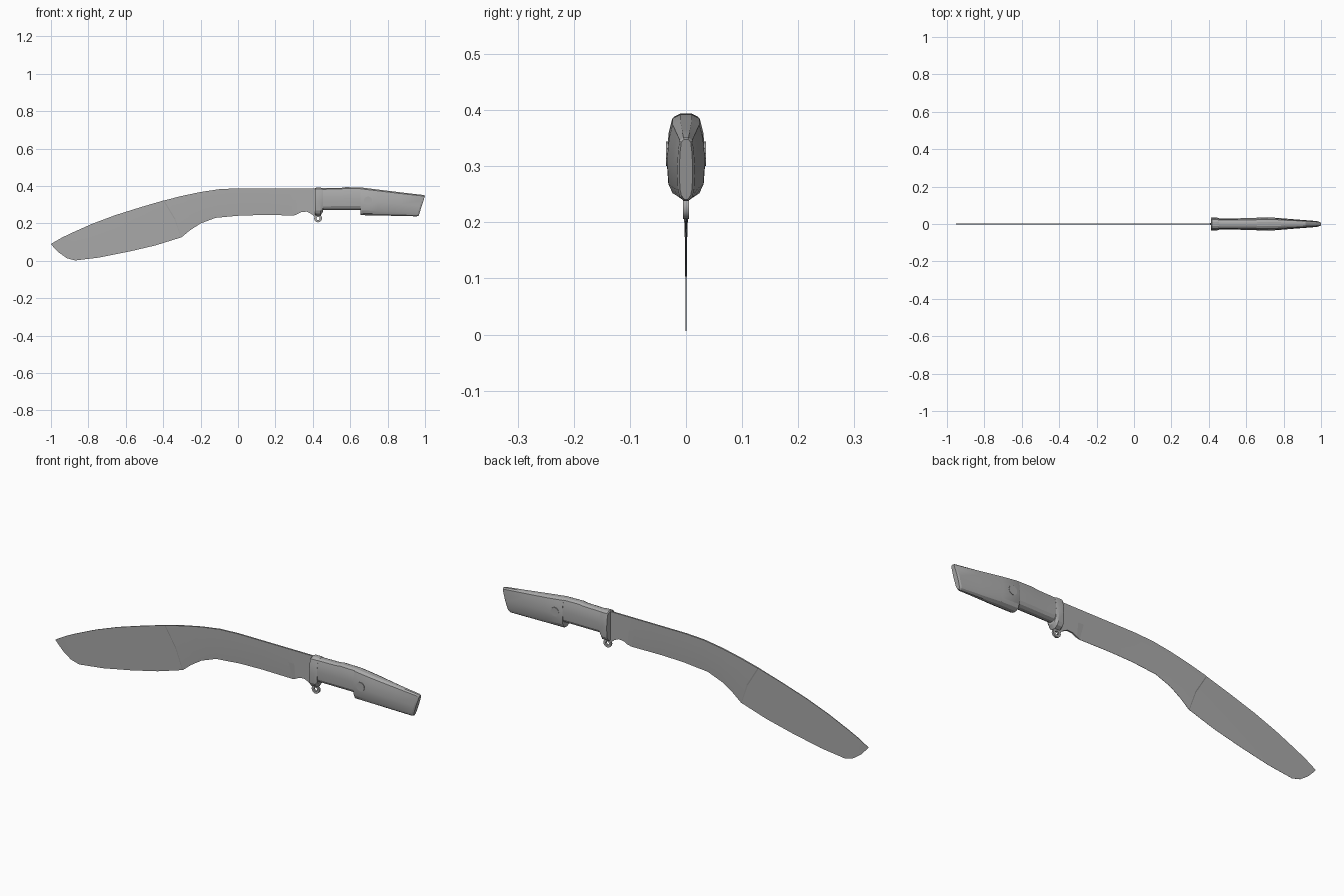
import bpy, bmesh, math
from mathutils import Vector

if "Cube" in bpy.data.objects:
    bpy.data.objects.remove(bpy.data.objects["Cube"])

steel = bpy.data.materials.new("plain grey")
steel.use_nodes = True
GREY = (0.4, 0.4, 0.4, 1)
steel.diffuse_color = GREY
steel.node_tree.nodes["Principled BSDF"].inputs["Base Color"].default_value = GREY


def finish(name, bm, angle=25):
    bmesh.ops.recalc_face_normals(bm, faces=bm.faces)
    mesh = bpy.data.meshes.new(name)
    bm.to_mesh(mesh)
    bm.free()
    mesh.materials.append(steel)
    obj = bpy.data.objects.new(name, mesh)
    bpy.context.collection.objects.link(obj)
    bpy.ops.object.select_all(action="DESELECT")
    obj.select_set(True)
    bpy.context.view_layer.objects.active = obj
    bpy.ops.object.shade_smooth_by_angle(angle=math.radians(angle))
    return obj


def loft(name, rings, angle=25, closed=False):
    """Skin a list of equal-length point rings; cap the ends unless closed."""
    bm = bmesh.new()
    rows = [[bm.verts.new(p) for p in ring] for ring in rings]
    pairs = list(zip(rows, rows[1:])) + ([(rows[-1], rows[0])] if closed else [])
    for a, b in pairs:
        for i in range(len(a)):
            j = (i + 1) % len(a)
            bm.faces.new((a[i], a[j], b[j], b[i]))
    if not closed:
        bm.faces.new(rows[0])
        bm.faces.new(rows[-1])
    return finish(name, bm, angle)


def blade_ring(top, mid, low, t_top, t_mid, t_low):
    half = [(top, t_top), (mid, t_mid), (low, t_low)]
    return [(p[0], -t, p[1]) for p, t in half] + [(p[0], t, p[1]) for p, t in reversed(half)]


# Wide leaf-shaped blade end: spine point, edge point
leaf = [((-1, .09), (-.995, .083)), ((-.97, .108), (-.96, .046)),
        ((-.94, .125), (-.915, .014)), ((-.89, .149), (-.87, .002)),
        ((-.78, .198), (-.74, .018)), ((-.66, .243), (-.58, .05)),
        ((-.52, .287), (-.44, .083)), ((-.4, .322), (-.305, .125))]
rings = []
for i, (top, low) in enumerate(leaf):
    f = i / (len(leaf) - 1)
    mid = ((top[0] + low[0]) / 2 + .012 * f, (top[1] + low[1]) / 2)
    t = .001 + .0015 * f
    rings.append(blade_ring(top, mid, low, t, t * .7, .0004))

# Thicker blade neck: spine, grind line and lower edge, then edge thickness
THICK, THIN = .004, .0006
neck = [((-.395, .323), (-.335, .225), (-.302, .126), THIN),
        ((-.3, .347), (-.27, .25), (-.257, .163), THIN),
        ((-.2, .368), (-.19, .28), (-.2, .2), THIN),
        ((-.1, .383), (-.1, .305), (-.12, .23), THIN),
        ((0, .388), (0, .32), (.01, .242), THIN),
        ((.13, .388), (.13, .322), (.13, .245), THIN),
        ((.28, .388), (.28, .322), (.3, .243), THIN),
        ((.3, .388), (.31, .322), (.318, .25), THICK),
        ((.34, .388), (.34, .322), (.34, .261), THICK),
        ((.365, .388), (.365, .322), (.368, .263), THICK),
        ((.39, .388), (.39, .322), (.393, .25), THICK),
        ((.41, .388), (.41, .322), (.41, .235), THICK),
        ((.44, .388), (.44, .322), (.44, .235), THICK)]
rings += [blade_ring(a, b, c, THICK, THICK, t) for a, b, c, t in neck]
loft("blade", rings, 3)

# Faceted oval handle section: width fraction, height fraction
half = [(.3, 1), (.7, .95), (.88, .78), (1, .5), (.9, .17), (.68, .06), (.25, 0)]
section = half + [(-y, h) for y, h in reversed(half)]


def grip_ring(top_x, top_z, low_x, low_z, w):
    return [(low_x + (top_x - low_x) * h, y * w, low_z + (top_z - low_z) * h)
            for y, h in section]


def straight(x, top, low, w):
    return grip_ring(x, top, x, low, w)


# Collar, front grip and the deeper, tapering rear grip
loft("collar", [straight(.412, .388, .246, .033), straight(.416, .391, .243, .035),
                straight(.442, .391, .243, .035), straight(.454, .389, .262, .031)], 20)
loft("front_grip", [straight(.44, .388, .272, .030), straight(.55, .39, .272, .030),
                    straight(.575, .394, .272, .031), straight(.66, .392, .272, .031)], 20)
loft("rear_grip", [straight(.655, .392, .247, .033), straight(.661, .392, .244, .035),
                   grip_ring(.75, .381, .745, .243, .034),
                   grip_ring(.88, .365, .86, .24, .024),
                   grip_ring(.992, .352, .957, .238, .016),
                   grip_ring(1, .348, .966, .241, .012)], 20)

# Flush rivet through the rear grip
bm = bmesh.new()
bmesh.ops.create_cone(bm, cap_ends=True, segments=16, radius1=.022, radius2=.022, depth=.071)
for v in bm.verts:
    v.co = Vector((.695 + v.co.x, v.co.z, .322 + v.co.y))
finish("rivet", bm)

# Lanyard loop hanging under the collar
loop = []
for i in range(16):
    a = math.tau * i / 16
    loop.append([(.428 + r * math.cos(a), y, .227 + r * math.sin(a))
                 for r, y in ((.021, -.005), (.021, .005), (.009, .005), (.009, -.005))])
loft("lanyard_loop", loop, 30, closed=True)
